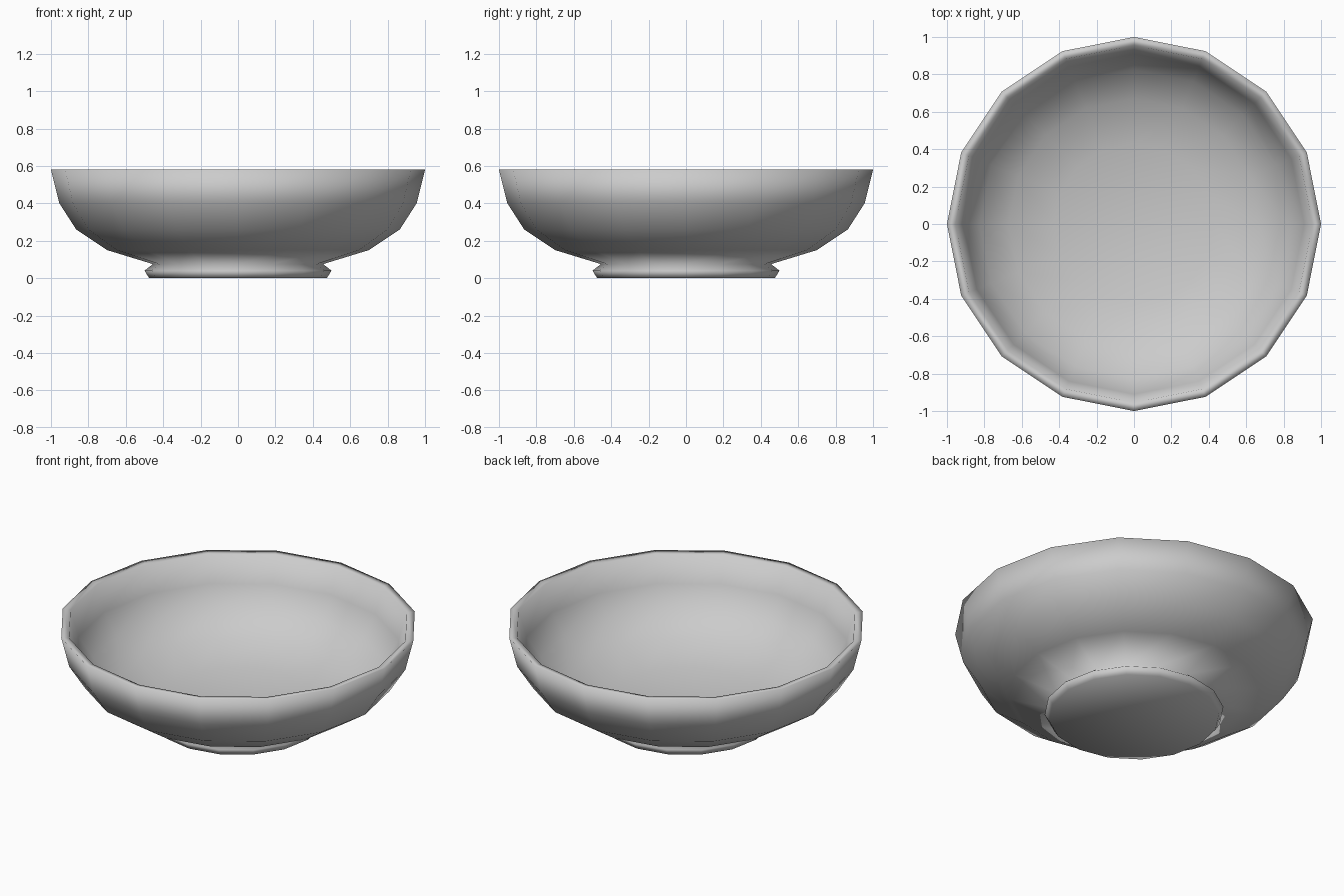
import bpy, bmesh, math

if "Cube" in bpy.data.objects:
    bpy.data.objects.remove(bpy.data.objects["Cube"])

SIDES = 16

# Half profile (radius, height): base centre, foot, outer wall, lip, inner wall, floor centre
profile = [
    (0, 0), (0.475, 0), (0.50, 0.04), (0.455, 0.075), (0.70, 0.15),
    (0.865, 0.26), (0.955, 0.40), (1.0, 0.58),
    (0.955, 0.575), (0.91, 0.415), (0.825, 0.29), (0.67, 0.19),
    (0.43, 0.12), (0, 0.10),
]


def lathe(name, points, sides):
    bm = bmesh.new()
    rings = []
    for r, z in points:
        if r == 0:
            rings.append([bm.verts.new((0, 0, z))] * sides)
        else:
            rings.append([bm.verts.new((r * math.cos(2 * math.pi * i / sides),
                                        r * math.sin(2 * math.pi * i / sides), z))
                          for i in range(sides)])
    for a, b in zip(rings, rings[1:]):
        for i in range(sides):
            j = (i + 1) % sides
            corners = list(dict.fromkeys((a[i], a[j], b[j], b[i])))
            bm.faces.new(corners).smooth = True
    bmesh.ops.recalc_face_normals(bm, faces=bm.faces)
    mesh = bpy.data.meshes.new(name)
    bm.to_mesh(mesh)
    bm.free()
    obj = bpy.data.objects.new(name, mesh)
    bpy.context.collection.objects.link(obj)
    return obj


# Bowl with foot, smooth shaded all over
lathe("bowl", profile, SIDES)
